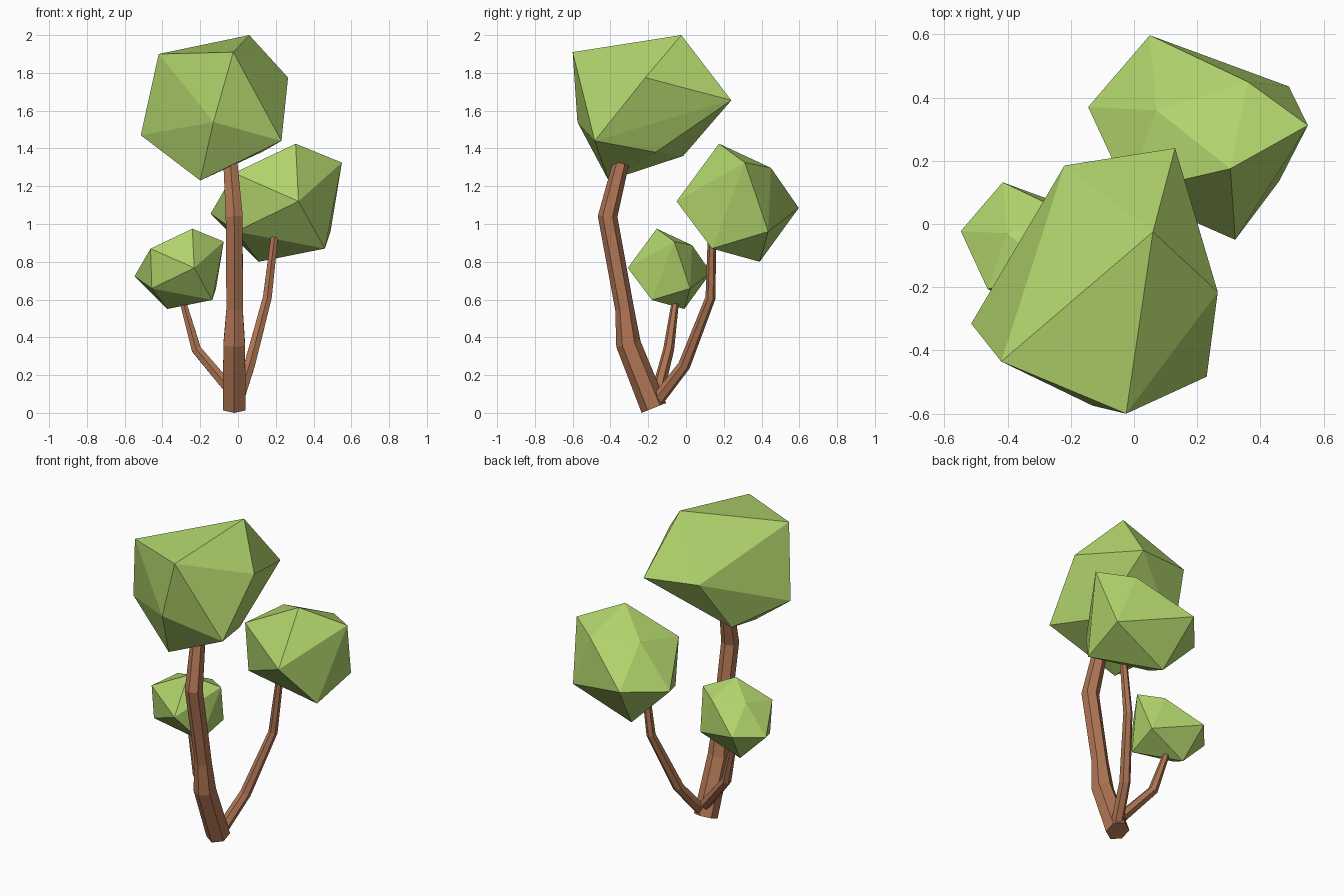
import bpy, bmesh, math
from mathutils import Vector

if "Cube" in bpy.data.objects:
    bpy.data.objects.remove(bpy.data.objects["Cube"])


def material(name, rgb):
    m = bpy.data.materials.new(name)
    m.diffuse_color = (*rgb, 1)
    m.use_nodes = True
    m.node_tree.nodes["Principled BSDF"].inputs["Base Color"].default_value = m.diffuse_color
    return m


GREEN = material("leaf_green", (0.434, 0.655, 0.148))
BROWN = material("bark_brown", (0.434, 0.179, 0.089))


def add_object(name, bm, mat):
    bmesh.ops.recalc_face_normals(bm, faces=bm.faces[:])
    me = bpy.data.meshes.new(name)
    bm.to_mesh(me)
    bm.free()
    me.materials.append(mat)
    ob = bpy.data.objects.new(name, me)
    bpy.context.collection.objects.link(ob)


def crown(name, corners):
    """Faceted leaf ball: convex hull of twelve irregular corners."""
    bm = bmesh.new()
    for c in corners:
        bm.verts.new(c)
    bmesh.ops.convex_hull(bm, input=bm.verts[:])
    loose = [v for v in bm.verts if not v.link_faces]
    bmesh.ops.delete(bm, geom=loose, context='VERTS')
    add_object(name, bm, GREEN)


def limb(name, path, sides=6):
    """Tapered tube along (x, y, z, radius) points, capped at both ends."""
    pts = [Vector(p[:3]) for p in path]
    bm = bmesh.new()
    rings = []
    for i, p in enumerate(pts):
        before = (p - pts[i - 1]).normalized() if i else Vector()
        after = (pts[i + 1] - p).normalized() if i < len(pts) - 1 else Vector()
        t = (before + after).normalized()
        front = Vector((0, -1, 0))
        front = (front - t * front.dot(t)).normalized()
        side = t.cross(front)
        ring = []
        for k in range(sides):
            a = math.tau * k / sides
            ring.append(bm.verts.new(
                p + path[i][3] * (front * math.cos(a) + side * math.sin(a))))
        rings.append(ring)
    for lo, hi in zip(rings, rings[1:]):
        for k in range(sides):
            n = (k + 1) % sides
            bm.faces.new((lo[k], lo[n], hi[n], hi[k]))
    bm.faces.new(rings[0])
    bm.faces.new(rings[-1])
    add_object(name, bm, BROWN)


# Large top crown
crown("top_crown", [
    (0.06, -0.025, 2.0), (-0.025, -0.6, 1.91), (-0.42, -0.435, 1.90),
    (0.265, -0.215, 1.775), (0.23, -0.483, 1.44), (-0.2, -0.41, 1.23),
    (-0.515, -0.315, 1.47), (-0.13, -0.575, 1.54), (0.13, 0.24, 1.655),
    (-0.22, 0.185, 1.68), (-0.31, -0.015, 1.36), (0.125, -0.16, 1.38)])

# Right crown, and the left crown as a smaller copy of the same shape
right = [Vector(c) for c in [
    (0.305, 0.175, 1.425), (0.55, 0.312, 1.325), (0.36, 0.45, 1.297),
    (0.05, 0.597, 1.085), (0.32, -0.05, 1.12), (0.11, 0.39, 0.80),
    (-0.145, 0.37, 1.055), (0.46, 0.137, 0.87), (0.49, 0.435, 0.96),
    (0.07, 0.36, 1.312), (-0.02, 0.1, 1.27), (-0.01, 0.12, 0.96)]]
crown("right_crown", right)
left_top = Vector((-0.242, -0.155, 0.975))
crown("left_crown", [left_top + 0.68 * (c - right[0]) for c in right])

# Bent trunk and two branches
limb("trunk", [
    (-0.02, -0.17, 0.026, 0.07), (-0.02, -0.305, 0.365, 0.066),
    (-0.018, -0.325, 0.55, 0.05), (-0.02, -0.415, 1.04, 0.052),
    (-0.04, -0.345, 1.32, 0.043)])
limb("right_branch", [
    (0.0, -0.15, 0.07, 0.036), (0.06, -0.01, 0.25, 0.033),
    (0.155, 0.13, 0.61, 0.027), (0.193, 0.137, 0.93, 0.022)])
limb("left_branch", [
    (-0.03, -0.15, 0.11, 0.034), (-0.22, -0.092, 0.335, 0.029),
    (-0.295, -0.055, 0.6, 0.019)])
